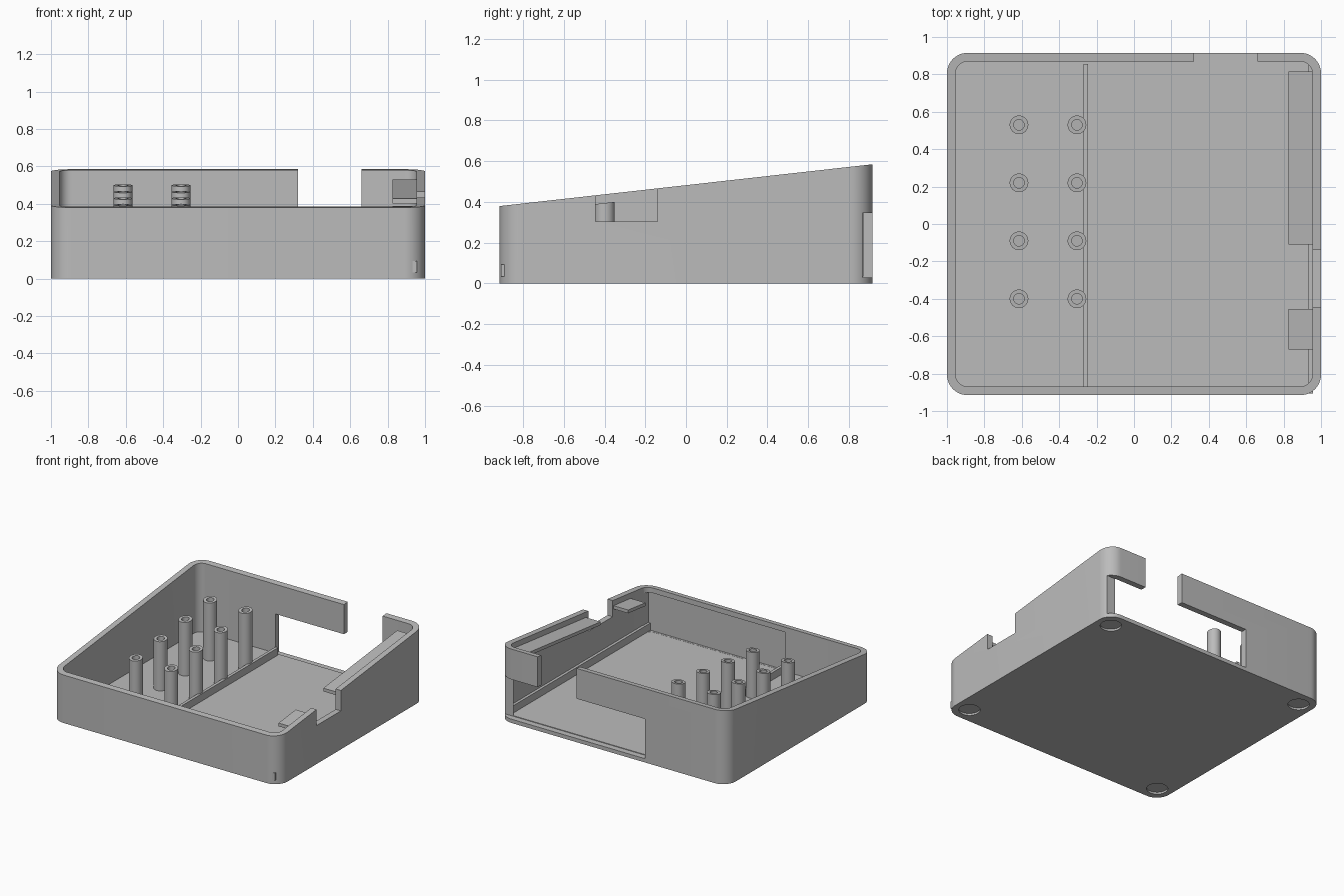
import bpy, bmesh, math

default = bpy.data.objects.get("Cube")
if default:
    bpy.data.objects.remove(default, do_unlink=True)

# Single plastic colour
grey = bpy.data.materials.new("plain grey plastic")
grey.use_nodes = True
COLOUR = (0.5, 0.5, 0.5, 1)
grey.diffuse_color = COLOUR
grey.node_tree.nodes["Principled BSDF"].inputs["Base Color"].default_value = COLOUR

HX, HY = 1.0, 0.915          # outer half sizes
WALL, RADIUS = 0.046, 0.11
FLOOR, SEAT = 0.035, 0.043   # floor height, drop of lid seat below the rim


def rim(y):
    """Height of the sloping rim at depth y."""
    return 0.38 + 0.205 * (y + HY) / (2 * HY)


def seat(y):
    return rim(y) - SEAT


def finish(name, bm):
    bmesh.ops.recalc_face_normals(bm, faces=bm.faces)
    mesh = bpy.data.meshes.new(name)
    bm.to_mesh(mesh)
    bm.free()
    mesh.materials.append(grey)
    obj = bpy.data.objects.new(name, mesh)
    bpy.context.collection.objects.link(obj)
    return obj


def prism(name, outline, bottom, top):
    """Upright prism; bottom and top are functions of y."""
    bm = bmesh.new()
    low = [bm.verts.new((x, y, bottom(y))) for x, y in outline]
    high = [bm.verts.new((x, y, top(y))) for x, y in outline]
    bm.faces.new(low)
    bm.faces.new(high)
    n = len(outline)
    for i in range(n):
        j = (i + 1) % n
        bm.faces.new((low[i], low[j], high[j], high[i]))
    return finish(name, bm)


def rounded(hx, hy, r, steps=12):
    points = []
    for k, (sx, sy) in enumerate([(1, 1), (-1, 1), (-1, -1), (1, -1)]):
        for i in range(steps + 1):
            a = math.pi / 2 * (k + i / steps)
            points.append((sx * (hx - r) + r * math.cos(a),
                           sy * (hy - r) + r * math.sin(a)))
    return points


def circle(x, y, r, n=32):
    return [(x + r * math.cos(2 * math.pi * i / n),
             y + r * math.sin(2 * math.pi * i / n)) for i in range(n)]


def box(name, x0, x1, y0, y1, z0, z1):
    return prism(name, [(x0, y0), (x1, y0), (x1, y1), (x0, y1)],
                 lambda y: z0, lambda y: z1)


def cut(target, cutters):
    for cutter in cutters:
        mod = target.modifiers.new("cut", "BOOLEAN")
        mod.operation = "DIFFERENCE"
        mod.solver = "EXACT"
        mod.object = cutter
    bpy.context.view_layer.update()
    result = target.evaluated_get(bpy.context.evaluated_depsgraph_get())
    mesh = bpy.data.meshes.new_from_object(result)
    target.modifiers.clear()
    target.data = mesh
    for cutter in cutters:
        bpy.data.objects.remove(cutter, do_unlink=True)


# Sloping case, hollowed out
case = prism("case_shell", rounded(HX, HY, RADIUS), lambda y: 0, rim)
cutters = [
    prism("hollow", rounded(HX - WALL, HY - WALL, RADIUS - WALL),
          lambda y: FLOOR, lambda y: 1),
    box("rear_opening", -0.28, 1.1, 0.867, 1, 0.03, 0.345),
    box("rear_gap", 0.32, 0.66, 0.8, 1, 0.2, 1),
    box("front_pocket", -0.26, 0.95, -0.885, -0.8, 0.036, 0.345),
    box("side_notch", 0.9, 1.1, -0.445, -0.14, 0.305, 1),
]
# Recesses for feet under the corners
for sx in (-1, 1):
    for sy in (-1, 1):
        cutters.append(prism("foot_recess", circle(sx * 0.88, sy * 0.79, 0.077),
                             lambda y: -0.1, lambda y: 0.015))
cut(case, cutters)

# Low rails on the floor
box("centre_rail", -0.27, -0.246, -0.88, 0.855, 0.02, 0.093)
box("side_rail", 0.932, 0.958, -0.907, 0.86, 0.034, 0.093)

# Ledges inside the notched side wall, following the slope
for name, y0, y1 in (("front_ledge", -0.67, -0.455), ("rear_ledge", -0.11, 0.815)):
    prism(name, [(0.825, y0), (0.97, y0), (0.97, y1), (0.825, y1)],
          lambda y: seat(y) - 0.026, seat)

# Two rows of hollow screw posts with sloping tops
posts = []
for x in (-0.615, -0.305):
    for i in range(4):
        y = -0.4 + 0.31 * i
        post = prism("screw_post", circle(x, y, 0.05), lambda y: 0.02, seat)
        cut(post, [prism("screw_hole", circle(x, y, 0.028),
                         lambda v: seat(v) - 0.15, lambda v: 1)])
        posts.append(post)

# Smooth the curved walls, keep the edges sharp
bpy.ops.object.select_all(action="DESELECT")
for obj in [case] + posts:
    obj.select_set(True)
bpy.context.view_layer.objects.active = case
bpy.ops.object.shade_smooth_by_angle(angle=math.radians(30))
